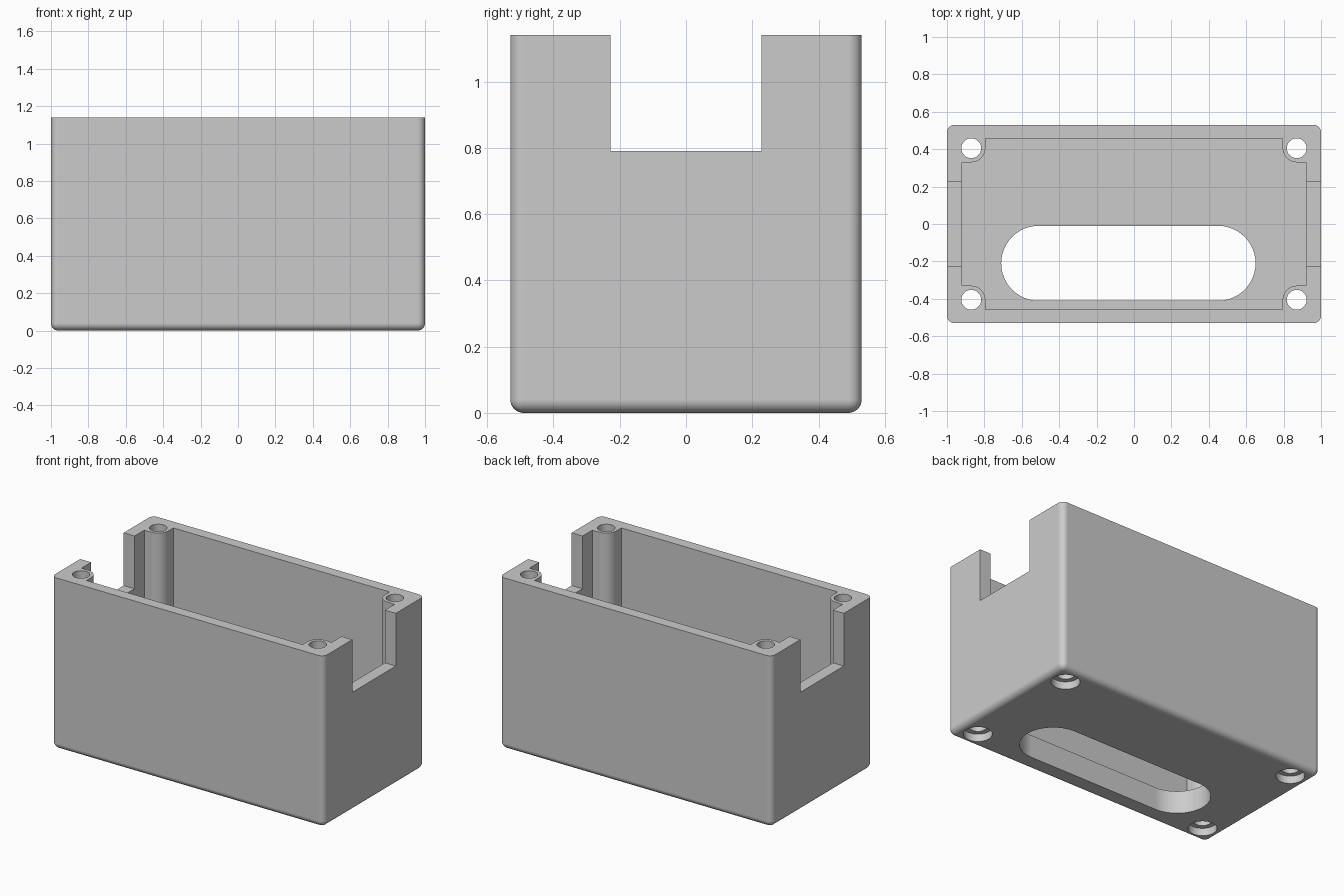
import bpy, bmesh
from math import cos, sin, pi, radians

cube = bpy.data.objects.get("Cube")
if cube:
    bpy.data.objects.remove(cube, do_unlink=True)

HX, HY, H = 1.0, 0.53, 1.14          # outer half sizes and height
IX, IY, FLOOR = 0.92, 0.457, 0.15    # cavity half sizes and floor thickness
PX, PY, PR = 0.87, 0.405, 0.075      # screw post position and radius

grey = bpy.data.materials.new("Grey plastic")
grey.use_nodes = True
colour = (0.6, 0.6, 0.6, 1)
grey.diffuse_color = colour
grey.node_tree.nodes["Principled BSDF"].inputs["Base Color"].default_value = colour


def arc(cx, cy, r, start, end, steps=16):
    angles = [radians(start + (end - start) * i / steps) for i in range(steps + 1)]
    return [(cx + r * cos(a), cy + r * sin(a)) for a in angles]


def rectangle(hx, hy):
    return [(-hx, -hy), (hx, -hy), (hx, hy), (-hx, hy)]


def prism(name, outline, z0, z1, fillet=0):
    """Extrude an outline upward; optionally round all but the top edges."""
    bm = bmesh.new()
    base = bm.faces.new([bm.verts.new((x, y, z0)) for x, y in outline])
    top = bmesh.ops.extrude_face_region(bm, geom=[base])["geom"]
    bmesh.ops.translate(bm, vec=(0, 0, z1 - z0),
                        verts=[g for g in top if isinstance(g, bmesh.types.BMVert)])
    bmesh.ops.recalc_face_normals(bm, faces=bm.faces)
    if fillet:
        edges = [e for e in bm.edges if min(v.co.z for v in e.verts) < z0 + 1e-4]
        bmesh.ops.bevel(bm, geom=edges, offset=fillet, segments=8, profile=0.5,
                        affect='EDGES')
    mesh = bpy.data.meshes.new(name)
    bm.to_mesh(mesh)
    bm.free()
    ob = bpy.data.objects.new(name, mesh)
    bpy.context.collection.objects.link(ob)
    return ob


# Outer shell with rounded sides and base
body = prism("enclosure_body", rectangle(HX, HY), 0, H, fillet=0.04)
body.data.materials.append(grey)

# Cavity outline steps around a rounded screw post in each corner
corner = ([(IX, PY - PR)] + arc(PX, PY, PR, 270, 180) + [(PX - PR, IY)])
outline = list(corner)
outline += [(-x, y) for x, y in reversed(corner)]
outline += [(-x, -y) for x, y in corner]
outline += [(x, -y) for x, y in reversed(corner)]
cutters = [prism("cavity_cutter", outline, FLOOR, H + 0.2)]

# Notch through both end walls
cutters.append(prism("notch_cutter", rectangle(HX + 0.2, 0.228), 0.79, H + 0.3))

# Rounded slot in the floor
slot = arc(0.45, -0.21, 0.2, -90, 90, 24) + arc(-0.51, -0.21, 0.2, 90, 270, 24)
cutters.append(prism("slot_cutter", slot, -0.1, FLOOR + 0.1))

# Screw holes with counterbores underneath
for sx in (-1, 1):
    for sy in (-1, 1):
        for name, r, z1 in (("hole_cutter", 0.053, H + 0.1),
                            ("counterbore_cutter", 0.086, 0.05)):
            ring = arc(sx * PX, sy * PY, r, 0, 360, 40)[:-1]
            cutters.append(prism(name, ring, -0.1, z1))

# Cut everything out and remove the cutters
bpy.ops.object.select_all(action='DESELECT')
bpy.context.view_layer.objects.active = body
body.select_set(True)
for cutter in cutters:
    mod = body.modifiers.new("cut", 'BOOLEAN')
    mod.operation, mod.solver, mod.object = 'DIFFERENCE', 'EXACT', cutter
    bpy.ops.object.modifier_apply(modifier=mod.name)
    bpy.data.objects.remove(cutter, do_unlink=True)

# Smooth the rounds, keep flat faces flat
bpy.ops.object.shade_smooth_by_angle(angle=radians(30))
weighted = body.modifiers.new("weighted_normals", 'WEIGHTED_NORMAL')
weighted.keep_sharp = True
